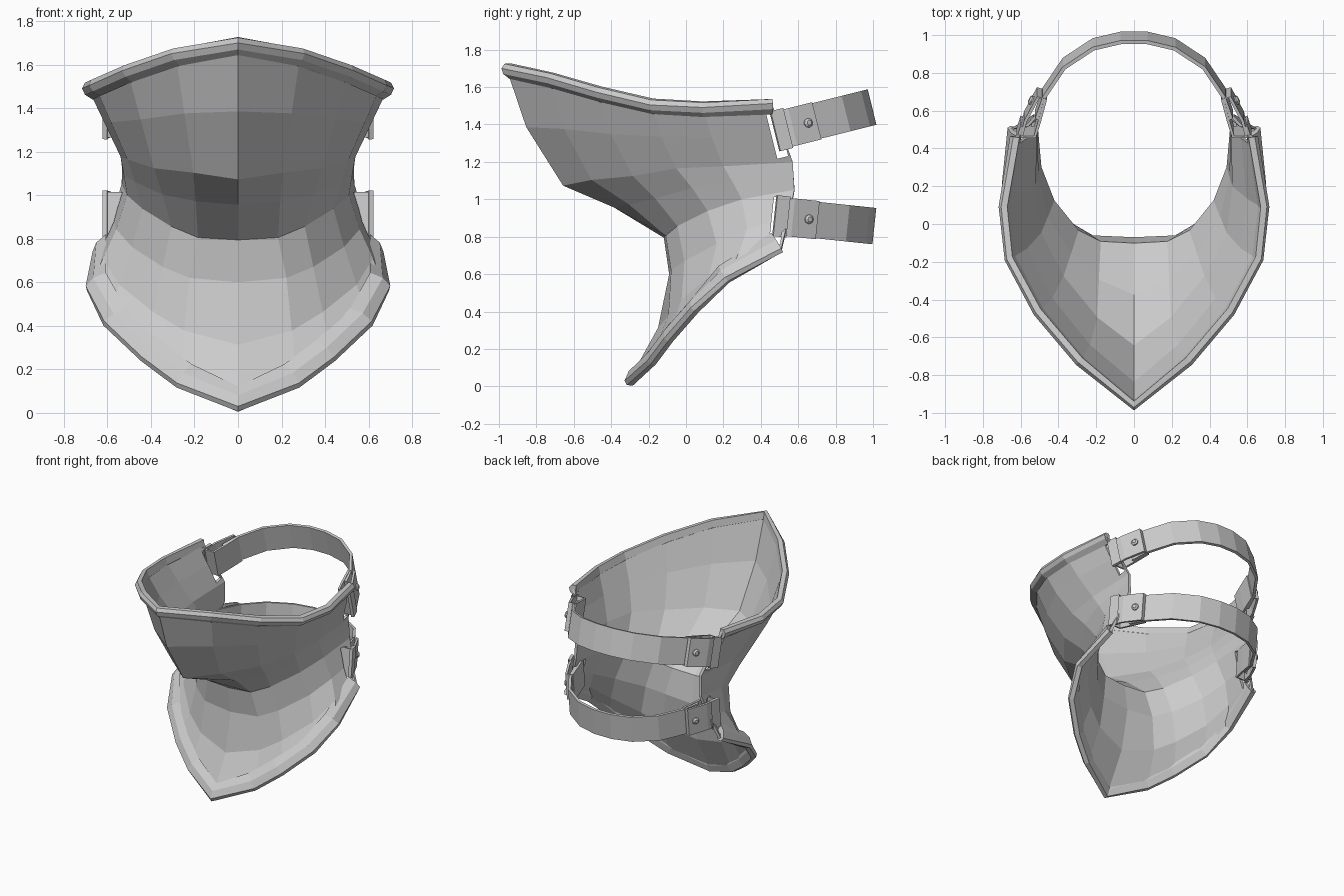
import bpy, bmesh, math
from mathutils import Vector as V

if "Cube" in bpy.data.objects:
    bpy.data.objects.remove(bpy.data.objects["Cube"])


def make(name, verts, faces, mirror=True):
    me = bpy.data.meshes.new(name)
    me.from_pydata([tuple(v) for v in verts], [], faces)
    bm = bmesh.new()
    bm.from_mesh(me)
    bmesh.ops.recalc_face_normals(bm, faces=bm.faces)
    bm.to_mesh(me)
    bm.free()
    ob = bpy.data.objects.new(name, me)
    bpy.context.collection.objects.link(ob)
    if mirror:
        m = ob.modifiers.new("mirror", 'MIRROR')
        m.use_clip = True
        m.merge_threshold = 0.002
    return ob


# Key half-rows of the plate, front centre -> rear edge
top = [(0, -.95, 1.70), (.28, -.72, 1.65), (.50, -.46, 1.575), (.65, -.18, 1.51), (.68, .09, 1.495), (.62, .46, 1.51)]
chin = [(0, -.65, 1.08), (.20, -.50, 1.11), (.38, -.28, 1.13), (.50, -.05, 1.17), (.53, .20, 1.18), (.52, .57, 1.20)]
crease = [(0, -.11, .80), (.18, -.10, .81), (.30, -.04, .86), (.43, .12, .94), (.50, .30, 1.0), (.525, .58, 1.05)]
waist = [(0, -.08, .60), (.22, -.07, .62), (.34, 0, .67), (.48, .17, .76), (.55, .33, .84), (.57, .55, .90)]
hem = [(0, -.30, .02), (.27, -.18, .13), (.43, -.09, .25), (.60, .05, .41), (.675, .22, .57), (.64, .51, .73)]


def between(a, b, dy, dz):
    # Halfway row, bulged most at the front
    return [(V(p) + V(q)) / 2 + V((0, dy, dz)) * (1 - i / 5)
            for i, (p, q) in enumerate(zip(a, b))]


upper_mid = between(top, chin, -.045, 0)
under_mid = between(chin, crease, 0, .025)
lower_mid = between(waist, hem, .05, 0)
rows = [top, upper_mid, chin, under_mid, crease, waist, lower_mid, hem]
n = len(top)
shell = make("neck_guard_plate", [v for r in rows for v in r],
             [(j * n + i, j * n + i + 1, (j + 1) * n + i + 1, (j + 1) * n + i)
              for j in range(len(rows) - 1) for i in range(n - 1)])
s = shell.modifiers.new("thickness", 'SOLIDIFY')
s.thickness = .02
s.offset = 0


# Swept rims along the top and bottom edges
def rim(name, edge, inner, section):
    edge = [V(p) for p in edge]
    inner = [V(p) for p in inner]
    k, verts, faces = len(section), [], []
    for i, p in enumerate(edge):
        t = edge[min(i + 1, n - 1)] - edge[max(i - 1, 0)]
        if i == 0:
            t = V((1, 0, 0))
        t.normalize()
        d = p - inner[i]
        d = (d - t * d.dot(t)).normalized()
        out = t.cross(d)
        if out.dot(V((p.x, p.y - .3, 0))) < 0:
            out = -out
        verts += [p + out * a + d * b for a, b in section]
    for i in range(n - 1):
        for a in range(k):
            b = (a + 1) % k
            faces.append((i * k + a, i * k + b, (i + 1) * k + b, (i + 1) * k + a))
    faces.append(tuple((n - 1) * k + a for a in range(k)))
    make(name, verts, faces)


rim("top_rim", top, upper_mid, [(.012, -.055), (.035, -.02), (.035, .012), (.012, .03), (-.02, .022), (-.012, -.03)])
rim("bottom_rim", hem, lower_mid, [(.012, -.11), (.035, -.05), (.03, .005), (.008, .02), (-.022, .005), (-.015, -.05)])


# Straps live in a frame tilted about the side anchor point
def place(p, zc, ang):
    x, y, h = p
    c, sn = math.cos(ang), math.sin(ang)
    return V((x, .5 + (y - .5) * c - h * sn, zc + (y - .5) * sn + h * c))


def band(name, path, height, thick, zc, ang, closed=False):
    # Flat band with the given plan path and thickness
    m, verts, faces = len(path), [], []
    for i, p in enumerate(path):
        a = path[(i - 1) % m if closed else max(i - 1, 0)]
        b = path[(i + 1) % m if closed else min(i + 1, m - 1)]
        t = V((b[0] - a[0], b[1] - a[1])).normalized()
        o = V((t.y, -t.x)) * thick / 2
        if p[0] == 0:
            o = V((0, math.copysign(thick / 2, o.y)))
        for sgn, h in ((1, -.5), (1, .5), (-1, .5), (-1, -.5)):
            verts.append(place((p[0] + sgn * o.x, p[1] + sgn * o.y, h * height), zc, ang))
    for i in range(m if closed else m - 1):
        j = (i + 1) % m
        faces += [(i * 4 + a, i * 4 + (a + 1) % 4, j * 4 + (a + 1) % 4, j * 4 + a) for a in range(4)]
    if not closed:
        faces.append((0, 1, 2, 3))
    return make(name, verts, faces)


strap_path = [(.515, .58), (.475, .70), (.37, .86), (.215, .965), (.07, 1.0), (0, 1.0)]
loop_path = [(.595, .485), (.575, .57), (.508, .70), (.468, .69), (.50, .57), (.525, .485)]

for label, zc, deg, tilt in (("upper", 1.37, 14, 14), ("lower", .91, -6, -6)):
    ang = math.radians(deg)
    band(label + "_strap", strap_path, .195, .02, zc, ang)
    band(label + "_strap_loop", loop_path, .205, .016, zc, ang, True)
    band(label + "_loop_keeper", [(.612, .475), (.59, .545)], .22, .022, zc, ang)

    # Domed rivet on each loop
    axis = V((.89, .46, 0))
    side = V((-.46, .89, 0))
    base = V((.535, .655, 0))
    rv, rf = [], []
    for r, lift in ((.025, 0), (.025, .012), (.014, .022)):
        for k in range(8):
            w = k * math.pi / 4
            q = base + axis * lift + side * (r * math.cos(w)) + V((0, 0, r * math.sin(w)))
            rv.append(place(q, zc, ang))
    for j in range(2):
        rf += [(j * 8 + k, j * 8 + (k + 1) % 8, j * 8 + 8 + (k + 1) % 8, j * 8 + 8 + k) for k in range(8)]
    rf += [tuple(range(8)), tuple(range(16, 24))]
    make(label + "_rivet", rv, rf)

    # Slot cut through both sides of the plate
    bpy.ops.mesh.primitive_cube_add(size=1, location=(0, .487, zc - .025), rotation=(math.radians(tilt), 0, 0))
    cut = bpy.context.object
    cut.name = label + "_slot_cutter"
    cut.scale = (2, .06, .25)
    cut.hide_render = True
    cut.hide_viewport = False
    cut.display_type = 'WIRE'
    b = shell.modifiers.new(label + "_slot", 'BOOLEAN')
    b.operation = 'DIFFERENCE'
    b.solver = 'EXACT'
    b.object = cut
